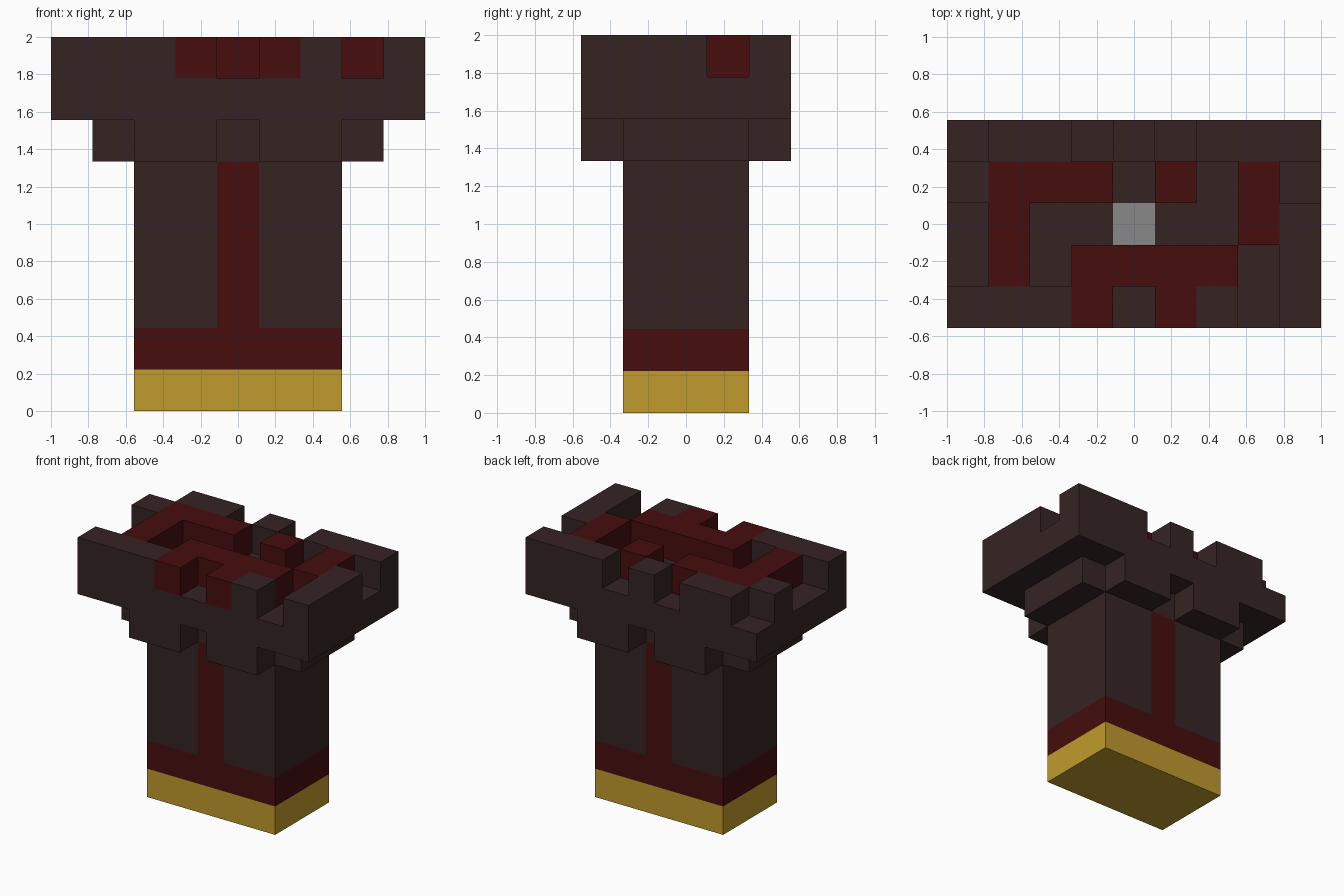
import bpy
import bmesh
from mathutils import Vector

cube = bpy.data.objects.get("Cube")
if cube:
    bpy.data.objects.remove(cube, do_unlink=True)

U = 2 / 9  # edge length of one block


def linear(c):
    c /= 255
    return c / 12.92 if c <= 0.04045 else ((c + 0.055) / 1.055) ** 2.4


def material(name, *rgb):
    colour = [linear(c) for c in rgb] + [1]
    mat = bpy.data.materials.new(name)
    mat.use_nodes = True
    mat.diffuse_color = colour
    bsdf = mat.node_tree.nodes["Principled BSDF"]
    bsdf.inputs["Base Color"].default_value = colour
    bsdf.inputs["Roughness"].default_value = 0.9
    return mat


MATERIALS = {
    "D": material("dark brown stone", 54, 36, 36),
    "R": material("deep red", 70, 13, 13),
    "Y": material("gold", 192, 155, 45),
    "G": material("grey", 136, 136, 136),
}


def build_part(name, plan, bottom, height=1):
    """Raise a floor plan (rows from back to front, one letter per block)."""
    used = sorted(set("".join(plan)) - {"."})
    cells = {(i - len(row) // 2, len(plan) // 2 - j): letter
             for j, row in enumerate(plan)
             for i, letter in enumerate(row) if letter != "."}
    bm = bmesh.new()
    up = Vector((0, 0, 1))
    half = Vector((0.5, 0.5, height / 2))
    for (x, y), letter in cells.items():
        centre = Vector((x, y, bottom + height / 2))
        for step in ((1, 0, 0), (-1, 0, 0), (0, 1, 0), (0, -1, 0), (0, 0, 1), (0, 0, -1)):
            # only the outer walls, plus every top and underside
            if not step[2] and (x + step[0], y + step[1]) in cells:
                continue
            n = Vector(step)
            a = Vector((1, 0, 0)) if step[2] else up
            b = n.cross(a)
            corners = (n + a + b, n - a + b, n - a - b, n + a - b)
            face = bm.faces.new([bm.verts.new((centre + c * half) * U) for c in corners])
            face.normal_update()
            if face.normal.dot(n) < 0:
                face.normal_flip()
            face.material_index = used.index(letter)
    bmesh.ops.remove_doubles(bm, verts=bm.verts, dist=0.001)
    # join flat neighbours of the same colour
    bmesh.ops.dissolve_limit(bm, angle_limit=0.01, verts=bm.verts,
                             edges=bm.edges, delimit={"MATERIAL"})
    mesh = bpy.data.meshes.new(name)
    bm.to_mesh(mesh)
    bm.free()
    for letter in used:
        mesh.materials.append(MATERIALS[letter])
    obj = bpy.data.objects.new(name, mesh)
    bpy.context.collection.objects.link(obj)
    return obj


# Column: gold foot, red band, dark shaft with a red stripe front and back
build_part("gold_foot", ["YYYYY"] * 3, 0)
build_part("red_band", ["RRRRR"] * 3, 1)
build_part("shaft", ["DDRDD"] * 3, 2, 4)

# Stepped corbels under the platform
build_part("corbels", ["..DD.DD..",
                       ".DDDDDDD.",
                       ".DDDDDDD.",
                       ".DDDDDDD.",
                       "..DD.DD.."], 6)

# Platform with a grey centre tile
build_part("platform", ["DDDDDDDDD",
                        "DDDDDDDDD",
                        "DDDDGDDDD",
                        "DDDDDDDDD",
                        "DDDDDDDDD"], 7)

# Broken wall and raised red path on top
build_part("battlements", [".DD.D.DDD",
                           "DRRR.R.R.",
                           ".R.....RD",
                           ".R.RRRR.D",
                           "DDDR.RD.D"], 8)
